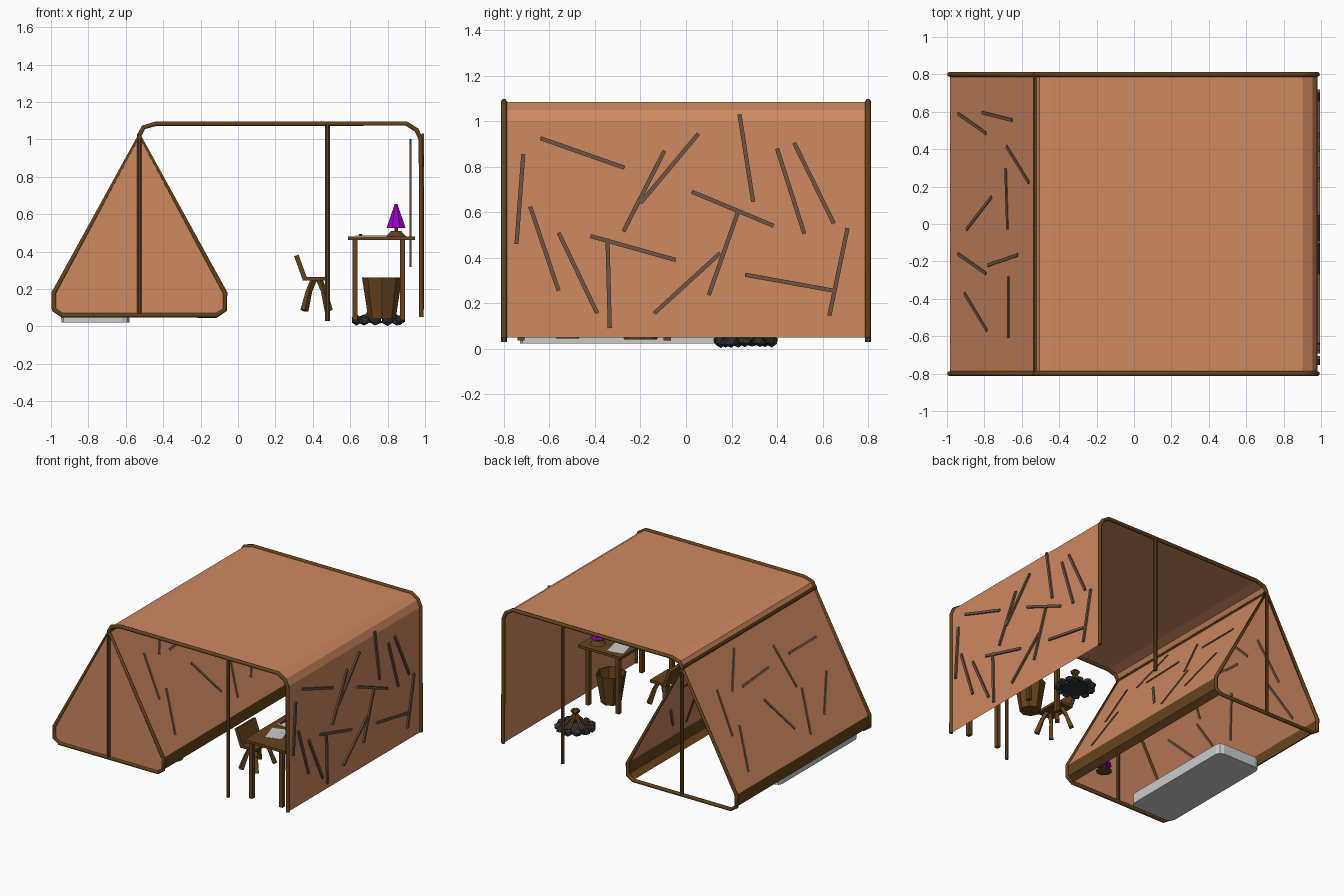
import bpy, bmesh, math, random
from mathutils import Vector, Matrix

if "Cube" in bpy.data.objects:
    bpy.data.objects.remove(bpy.data.objects["Cube"])

random.seed(4)

def mat(name, *rgb):
    m = bpy.data.materials.new(name)
    m.diffuse_color = (*rgb, 1)
    m.use_nodes = True
    m.node_tree.nodes["Principled BSDF"].inputs["Base Color"].default_value = m.diffuse_color
    return m

CANVAS = mat("canvas", .62, .25, .12)
WOOD = mat("wood", .13, .055, .012)
STITCH = mat("stitch", .16, .09, .06)
PURPLE = mat("purple", .32, 0, .6)
STONE = mat("stone", .03, .032, .035)

def finish(name, bm, m=None):
    bmesh.ops.recalc_face_normals(bm, faces=bm.faces)
    me = bpy.data.meshes.new(name)
    bm.to_mesh(me)
    bm.free()
    ob = bpy.data.objects.new(name, me)
    bpy.context.collection.objects.link(ob)
    if m:
        me.materials.append(m)
    return ob

def box(name, lo, hi, m=None, rot=0, bevel=0):
    lo, hi = Vector(lo), Vector(hi)
    bm = bmesh.new()
    bmesh.ops.create_cube(bm, size=1, matrix=Matrix.Translation((lo + hi) / 2)
                          @ Matrix.Rotation(rot, 4, 'Z') @ Matrix.Diagonal((*(hi - lo), 1)))
    if bevel:
        up = [e for e in bm.edges if abs(e.verts[0].co.z - e.verts[1].co.z) > .001]
        bmesh.ops.bevel(bm, geom=up, offset=bevel, segments=2, affect='EDGES', profile=.5)
    return finish(name, bm, m)

def bar(name, a, b, r1, m, r2=None, n=8):
    a, b = Vector(a), Vector(b)
    bm = bmesh.new()
    q = (b - a).to_track_quat('Z', 'Y').to_matrix().to_4x4()
    bmesh.ops.create_cone(bm, cap_ends=True, segments=n, radius1=r1,
                          radius2=r1 if r2 is None else r2, depth=(b - a).length,
                          matrix=Matrix.Translation((a + b) / 2) @ q @ Matrix.Rotation(math.pi / n, 4, 'Z'))
    return finish(name, bm, m)

def strip(name, a, b, normal, m, w=.018, t=.012):
    # flat stick lying on a surface with the given normal
    a, b, n = Vector(a), Vector(b), Vector(normal).normalized()
    d = (b - a).normalized()
    s = n.cross(d)
    n = d.cross(s)
    M = Matrix((d * (b - a).length, s * w, n * t)).transposed().to_4x4()
    bm = bmesh.new()
    bmesh.ops.create_cube(bm, size=1, matrix=Matrix.Translation((a + b) / 2) @ M)
    return finish(name, bm, m)

def sheet(name, prof, m, y=.8):
    bm = bmesh.new()
    rows = [[bm.verts.new((x, s * y, z)) for s in (-1, 1)] for x, z in prof]
    for p, q in zip(rows, rows[1:]):
        bm.faces.new((p[0], p[1], q[1], q[0]))
    return finish(name, bm, m)

def frame(name, prof, y, closed=False, r=.014):
    cu = bpy.data.curves.new(name, 'CURVE')
    cu.dimensions = '3D'
    cu.bevel_depth, cu.bevel_resolution, cu.use_fill_caps = r, 1, True
    sp = cu.splines.new('POLY')
    sp.points.add(len(prof) - 1)
    for p, (x, z) in zip(sp.points, prof):
        p.co = (x, y, z, 1)
    sp.use_cyclic_u = closed
    ob = bpy.data.objects.new(name, cu)
    bpy.context.collection.objects.link(ob)
    cu.materials.append(WOOD)
    bpy.ops.object.select_all(action='DESELECT')
    ob.select_set(True)
    bpy.context.view_layer.objects.active = ob
    bpy.ops.object.convert(target='MESH')

# Canvas profiles (x, z)
AX = -.527
left = [(AX, 1.025), (-.985, .18), (-.985, .09), (-.94, .06)]
right = [(2 * AX - x, z) for x, z in left]
roof = [(AX, 1.025), (-.505, 1.065), (-.435, 1.085), (.9, 1.085), (.955, 1.05), (.978, 1.0), (.98, .05)]
for side, prof in (("left", left), ("right", right)):
    sheet(side + "_tent_wall", prof[:2], CANVAS)
    sheet(side + "_tent_hem", prof[1:], WOOD)
sheet("canopy", roof, CANVAS)
outline = left + right[:0:-1]
bm = bmesh.new()
bm.faces.new([bm.verts.new((x, -.8, z)) for x, z in outline])
finish("front_tent_panel", bm, CANVAS)

# Frames and poles at both ends
for tag, y in (("front", -.8), ("back", .8)):
    frame(tag + "_tent_frame", outline, y, True)
    frame(tag + "_canopy_frame", roof, y)
    bar(tag + "_tent_pole", (AX, y, .055), (AX, y, 1.03), .013, WOOD)
    bar(tag + "_canopy_pole", (.478, y, .03), (.478, y, 1.085), .014, WOOD)
bar("ridge_pole", (AX, -.8, 1.025), (AX, .8, 1.025), .013, WOOD)

# Stick marks on the side wall (y, z, y, z)
marks = [(-.64, .925, -.27, .795), (-.715, .855, -.745, .46), (-.685, .625, -.56, .255),
         (-.56, .51, -.39, .155), (-.42, .495, -.045, .39), (-.345, .485, -.335, .09),
         (-.095, .87, -.275, .515), (.055, .945, -.2, .64), (.235, 1.03, .295, .645),
         (.025, .69, .385, .54), (.23, .605, .1, .235), (.15, .42, -.14, .155),
         (.26, .325, .65, .255), (.71, .53, .63, .145), (.4, .88, .52, .505), (.475, .905, .65, .55)]
for y1, z1, y2, z2 in marks:
    strip("wall_mark", (.988, y1, z1), (.988, y2, z2), (1, 0, 0), STITCH)
# Stick marks on the tent slopes (x, y, x, y), mirrored about the ridge
slope = .845 / .458
marks = [(-.94, .59, -.79, .485), (-.81, .595, -.65, .555), (-.68, .415, -.56, .22),
         (-.685, .3, -.675, -.03), (-.76, .145, -.895, -.03), (-.94, -.16, -.79, -.265),
         (-.78, -.22, -.62, -.165), (-.905, -.37, -.785, -.57), (-.67, -.28, -.67, -.61)]
for x1, y1, x2, y2 in marks:
    for s in (1, -1):
        pts = [(AX + s * (x - AX), s * y, 1.025 + slope * (x - AX)) for x, y in ((x1, y1), (x2, y2))]
        strip("slope_mark", *pts, (-s * slope, 0, 1), STITCH, t=.01)

# Bed
box("mattress", (-.945, -.73, .022), (-.58, .23, .1), bevel=.04)

# Desk
box("desk_top", (.587, -.76, .463), (.946, -.05, .482), WOOD)
for x in (.625, .88):
    for y in (-.725, -.083):
        box("desk_leg", (x - .014, y - .016, .035), (x + .014, y + .016, .463), WOOD)
for i, (x, y, a) in enumerate([(.68, -.17, .2), (.7, -.36, -.15), (.72, -.56, .3), (.79, -.45, .05)]):
    box("paper", (x - .06, y - .08, .483 + i * .0005), (x + .06, y + .08, .485 + i * .0005), rot=a)
bar("pencil", (.65, -.42, .49), (.66, -.3, .49), .005, WOOD, n=6)

# Lamps
for x, y, z in ((.845, -.15, .482), (-.165, -.52, .045)):
    bar("lamp_base", (x, y, z), (x, y, z + .028), .057, WOOD, .03)
    bar("lamp_neck", (x, y, z + .02), (x, y, z + .06), .01, WOOD)
    bar("lamp_shade", (x, y, z + .045), (x, y, z + .172), .055, PURPLE, .008)

# Waste bin: tapered, open top with inner wall
bm = bmesh.new()
rings = [[bm.verts.new((.77 + r * math.cos(i * math.pi / 4), -.2 + r * math.sin(i * math.pi / 4), z))
          for i in range(8)] for r, z in ((.073, .04), (.107, .262), (.097, .262), (.066, .055))]
for p, q in zip(rings, rings[1:]):
    for i in range(8):
        bm.faces.new((p[i], p[i - 1], q[i - 1], q[i]))
bm.faces.new(rings[0])
bm.faces.new(rings[3])
finish("waste_bin", bm, WOOD)

# Chair
CY = -.36
box("chair_seat", (.345, CY - .11, .245), (.48, CY + .11, .265), WOOD)
strip("chair_back", (.355, CY, .26), (.312, CY, .38), (1, 0, .35), WOOD, w=.22, t=.025)
for sx in (-1, 1):
    for sy in (-1, 1):
        knee = (.42 + sx * .04, CY + sy * .08, .19)
        bar("chair_upper_leg", (.42 + sx * .015, CY + sy * .06, .25), knee, .017, WOOD, n=4)
        bar("chair_lower_leg", knee, (.42 + sx * .065, CY + sy * .11, .085), .017, WOOD, .022, n=4)

# Camp fire
FX, FY = .75, .26
for i in range(11):
    a = i * math.tau / 11
    bm = bmesh.new()
    bmesh.ops.create_icosphere(bm, subdivisions=1, radius=1, matrix=Matrix.Translation(
        (FX + .118 * math.cos(a), FY + .115 * math.sin(a), .034)) @ Matrix.Rotation(a, 4, 'Z')
        @ Matrix.Diagonal((.03, .036, random.uniform(.023, .029), 1)))
    for v in bm.verts:
        v.co += Vector([random.uniform(-.004, .004) for _ in range(3)])
    finish("fire_stone", bm, STONE)
bar("ash", (FX, FY, .02), (FX, FY, .03), .1, STONE, n=10)
for i in range(5):
    a = i * math.tau / 5 + .3
    c, s = math.cos(a), math.sin(a)
    bar("fire_log", (FX + .08 * c, FY + .08 * s, .035), (FX - .025 * c, FY - .025 * s, .16), .014, WOOD, n=6)

# Sticks hanging inside the side wall
for y1, z1, y2, z2 in ((-.25, 1.0, -.15, .68), (-.5, .72, -.35, .32), (-.68, .98, -.55, .6)):
    strip("inner_mark", (.922, y1, z1), (.922, y2, z2), (1, 0, 0), STITCH)
